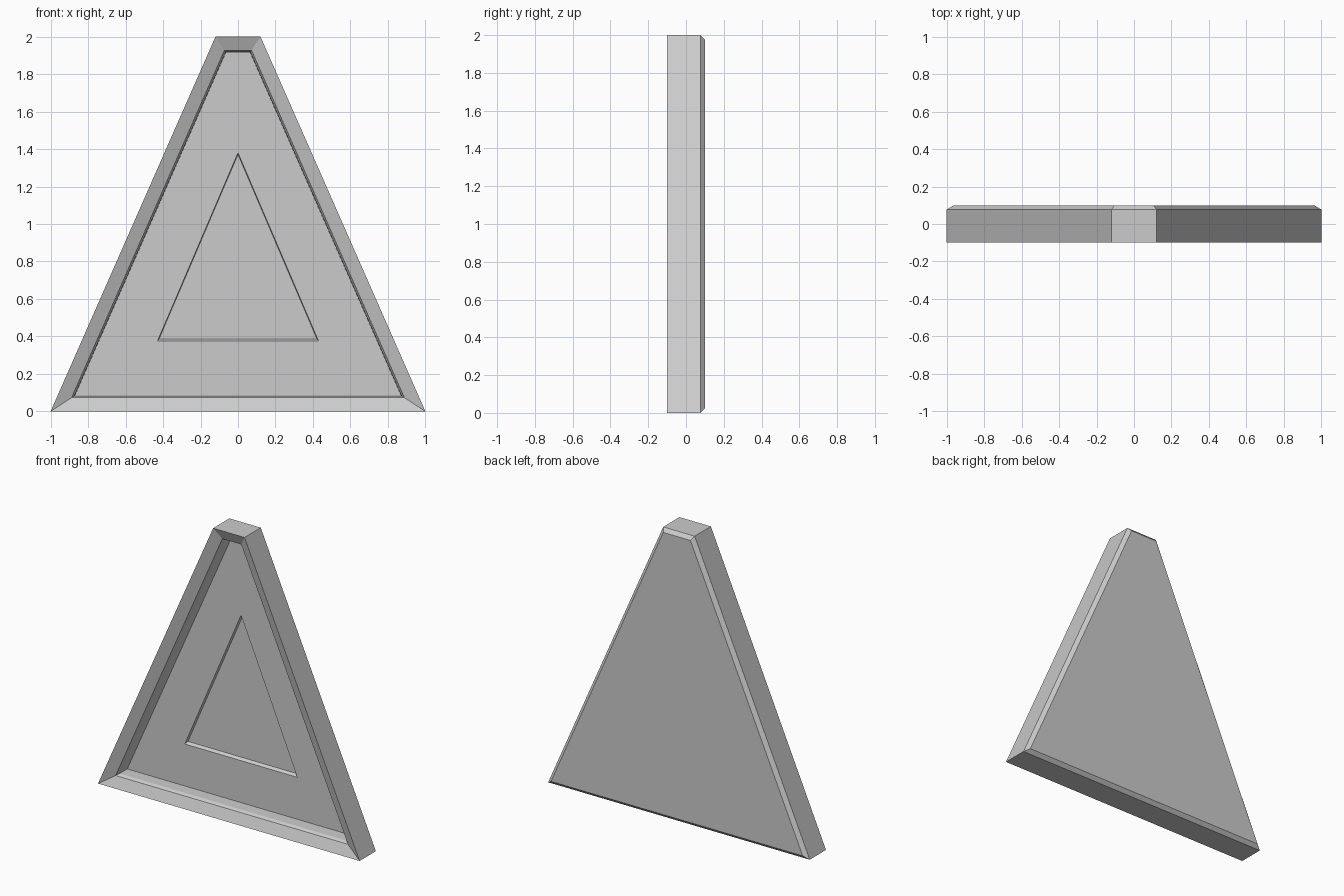
import bpy, bmesh, math

if "Cube" in bpy.data.objects:
    bpy.data.objects.remove(bpy.data.objects["Cube"])

SLOPE = 0.44                              # sideways lean of the long edges
LEAN = math.sqrt(1 + SLOPE ** 2)


def frame_loop(inset, y):
    """Truncated triangle outline, moved inward evenly by inset."""
    lo, hi = inset, 2 - inset
    a = 1 - SLOPE * lo - inset * LEAN
    b = 1 - SLOPE * hi - inset * LEAN
    return [(-a, y, lo), (a, y, lo), (b, y, hi), (-b, y, hi)]


def triangle_loop(side, bottom, y):
    """Pointed triangle of the centre recess; the apex is doubled, then merged."""
    a, lo, hi = 0.43 - side - bottom * 0.43, 0.375 + bottom, 1.38 - side * 2.3
    return [(-a, y, lo), (a, y, lo), (0, y, hi), (0, y, hi)]


# Loops run from the back, round the outside, down into the front recesses
loops = [
    frame_loop(0.025, 0.10),              # back face
    frame_loop(0.0, 0.077),               # back chamfer
    frame_loop(0.0, -0.10),               # outer walls
    frame_loop(0.073, -0.068),            # sloped front rim
    frame_loop(0.083, -0.047),            # small chamfer on the rim
    frame_loop(0.085, 0.033),             # rim inner wall
    triangle_loop(0.0, 0.0, 0.033),       # panel round the recess
    triangle_loop(0.004, 0.012, 0.055),   # recess walls
]

bm = bmesh.new()
rings = [[bm.verts.new(p) for p in loop] for loop in loops]
for r, s in zip(rings, rings[1:]):
    for i in range(4):
        j = (i + 1) % 4
        bm.faces.new((r[i], r[j], s[j], s[i]))
bm.faces.new(rings[0])
bm.faces.new(rings[-1])
bmesh.ops.remove_doubles(bm, verts=bm.verts[:], dist=1e-5)
bmesh.ops.recalc_face_normals(bm, faces=bm.faces[:])

mesh = bpy.data.meshes.new("triangular_plaque")
bm.to_mesh(mesh)
bm.free()

grey = bpy.data.materials.new("light_grey")
grey.diffuse_color = (0.6, 0.6, 0.6, 1)
grey.use_nodes = True
grey.node_tree.nodes["Principled BSDF"].inputs["Base Color"].default_value = grey.diffuse_color
mesh.materials.append(grey)
plaque = bpy.data.objects.new("triangular_plaque", mesh)
bpy.context.collection.objects.link(plaque)
